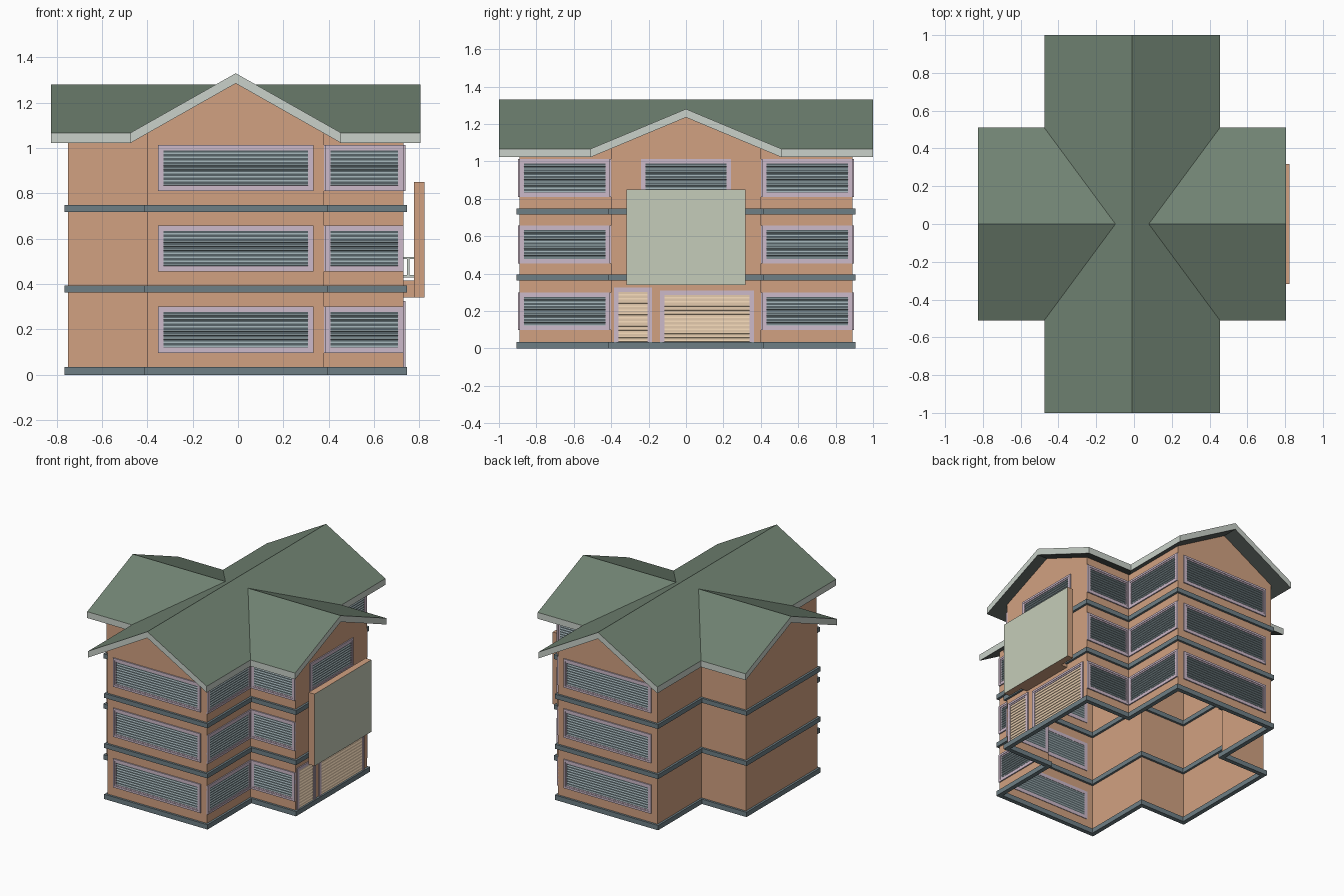
import bpy, bmesh
from math import radians
from mathutils import Matrix, Vector

if "Cube" in bpy.data.objects:
    bpy.data.objects.remove(bpy.data.objects["Cube"])

CX = -0.01          # centre line of the cross plan
BASE, GREY = 0.035, 0.033


def mat(name, r, g, b):
    m = bpy.data.materials.new(name)
    m.diffuse_color = [(c / 255) ** 2.2 for c in (r, g, b)] + [1]
    m.use_nodes = True
    m.node_tree.nodes["Principled BSDF"].inputs["Base Color"].default_value = m.diffuse_color
    return m


WALL = mat("wall_orange", 208, 160, 128)
ROOF = mat("roof_green", 112, 130, 114)
TRIM = mat("fascia_pale", 200, 208, 200)
UNDER = mat("soffit_dark", 92, 98, 95)
BAND = mat("band_slate", 110, 126, 132)
FRAME = mat("frame_lilac", 203, 184, 200)
LOUVRE = mat("louvre_grey", 150, 166, 170)
PANE = mat("pane_dark", 88, 100, 104)
SHUTTER = mat("shutter_beige", 228, 202, 172)
PANEL = mat("panel_sage", 196, 203, 184)


def finish(bm, name, *mats):
    me = bpy.data.meshes.new(name)
    bm.to_mesh(me)
    bm.free()
    for m in mats:
        me.materials.append(m)
    ob = bpy.data.objects.new(name, me)
    bpy.context.collection.objects.link(ob)
    return ob


def box(bm, lo, hi, M=Matrix(), tilt=0, slot=0):
    lo, hi = Vector(lo), Vector(hi)
    T = (M @ Matrix.Translation((lo + hi) / 2) @ Matrix.Rotation(tilt, 4, 'X')
         @ Matrix.Diagonal((*(hi - lo), 1)))
    for v in bmesh.ops.create_cube(bm, size=1, matrix=T)["verts"]:
        for f in v.link_faces:
            f.material_index = slot


def cross(o=0.0):
    """Cross-shaped plan, counter-clockwise, grown outwards by o."""
    a, b, L, W = 0.39 + o, 0.40 + o, 0.74 + o, 0.89 + o
    pts = [(-a, -W), (a, -W), (a, -b), (L, -b), (L, b), (a, b),
           (a, W), (-a, W), (-a, b), (-L, b), (-L, -b), (-a, -b)]
    return [(x + CX, y) for x, y in pts]


# Walls: open sheet with four gables
bm = bmesh.new()
plan = cross()
low = [bm.verts.new((x, y, 0)) for x, y in plan]
top = [bm.verts.new((x, y, 1.068)) for x, y in plan]
peaks = {0: 1.285, 3: 1.235, 6: 1.285, 9: 1.235}
for i in range(12):
    j = (i + 1) % 12
    loop = [low[i], low[j], top[j]]
    if i in peaks:
        mid = (top[i].co + top[j].co) / 2
        loop.append(bm.verts.new((mid.x, mid.y, peaks[i])))
    bm.faces.new(loop + [top[i]])
finish(bm, "walls", WALL)

# Floor bands: hollow rings following the plan
for n, (z0, z1) in enumerate([(0, 0.034), (0.362, 0.394), (0.717, 0.749)]):
    bm = bmesh.new()
    rings = [[bm.verts.new((x, y, z)) for x, y in cross(o)]
             for o, z in [(0.015, z0), (0.015, z1), (-0.015, z1), (-0.015, z0)]]
    for k in range(4):
        r, s = rings[k], rings[(k + 1) % 4]
        for i in range(12):
            j = (i + 1) % 12
            bm.faces.new((r[i], r[j], s[j], s[i]))
    finish(bm, f"floor_band_{n}", BAND)

# Roof: two crossing gables with a pale fascia
bm = bmesh.new()
EZ, RZ, SZ, T = 1.067, 1.33, 1.28, 0.045
cache = {}


def rv(x, y, z):
    key = (x, y, z)
    if key not in cache:
        cache[key] = bm.verts.new((x + CX, y, z))
    return cache[key]


for s in (-1, 1):
    a, b, L, v = 0.465 * s, 0.51, 0.815 * s, 0.465 * s * (RZ - SZ) / (RZ - EZ)
    bm.faces.new([rv(0, -1, RZ), rv(a, -1, EZ), rv(a, -b, EZ), rv(v, 0, SZ),
                  rv(a, b, EZ), rv(a, 1, EZ), rv(0, 1, RZ)])
    for t in (-1, 1):
        bm.faces.new([rv(v, 0, SZ), rv(a, b * t, EZ), rv(L, b * t, EZ), rv(L, 0, SZ)])
bmesh.ops.recalc_face_normals(bm, faces=bm.faces)
ext = bmesh.ops.extrude_face_region(bm, geom=bm.faces[:], use_keep_orig=True)
bmesh.ops.translate(bm, vec=(0, 0, -T),
                    verts=[g for g in ext["geom"] if isinstance(g, bmesh.types.BMVert)])
bmesh.ops.recalc_face_normals(bm, faces=bm.faces)
bm.normal_update()
for f in bm.faces:
    f.material_index = 0 if f.normal.z > 0.1 else 2 if f.normal.z < -0.1 else 1
finish(bm, "roof", ROOF, TRIM, UNDER)


# Louvred opening: frame, inner frame, pane and tilted slats
def opening(name, x, y, turn, w, z0, z1, slat_mat, pane_mat, n=9, sill=True):
    M = Matrix.Translation((x, y, 0)) @ Matrix.Rotation(radians(turn), 4, 'Z')
    bm = bmesh.new()
    h = w / 2
    for inset, t, d in [(0, 0.014, 0.008), (0.014, 0.010, 0.005)]:
        u, a, b = h - inset, z0 + (inset if sill else 0), z1 - inset
        for s in (-1, 1):
            e = sorted((s * u, s * (u - t)))
            box(bm, (e[0], -d, a), (e[1], 0.004, b), M)
        box(bm, (-u + t, -d, b - t), (u - t, 0.004, b), M)
        if sill:
            box(bm, (-u + t, -d, a), (u - t, 0.004, a + t), M)
    u, a, b = h - 0.024, z0 + (0.024 if sill else 0), z1 - 0.024
    box(bm, (-u, -0.002, a), (u, 0.002, b), M, slot=2)
    step = (b - a) / n
    for i in range(n):
        c = a + (i + 0.5) * step
        box(bm, (-u, -0.0015, c - step * 0.45), (u, 0.0015, c + step * 0.45),
            M, radians(-25), 1)
    finish(bm, name, FRAME, slat_mat, pane_mat)


# Windows on the front, back and right sides, three floors
spots = [("wing_side_front", 0.38, -0.648, 90, 0.484),
         ("wing_side_back", 0.38, 0.648, 90, 0.484)]
for label, s, turn in [("front", -1, 0), ("back", 1, 180)]:
    spots += [(label + "_gable", CX, 0.89 * s, turn, 0.685),
              (label + "_right_wing", 0.557, 0.40 * s, turn, 0.346)]
for floor, z in enumerate((0.097, 0.455, 0.81)):
    for label, x, y, turn, w in spots:
        opening(f"window_{label}_{floor}", x, y, turn, w, z, z + 0.203, LOUVRE, PANE)
opening("window_entrance_top", 0.73, 0, 90, 0.48, 0.81, 1.013, LOUVRE, PANE)

# Entrance door and wide shutter
opening("entrance_door", 0.73, -0.284, 90, 0.203, 0.034, 0.325, SHUTTER, SHUTTER, 13, False)
opening("wide_shutter", 0.73, 0.112, 90, 0.504, 0.034, 0.31, SHUTTER, SHUTTER, 12, False)

# Blank panel above the entrance, with its brackets
bm = bmesh.new()
box(bm, (0.777, -0.318, 0.34), (0.823, 0.318, 0.85))
bm.normal_update()
for f in bm.faces:
    f.material_index = 1 if f.normal.x > 0.5 else 0
finish(bm, "entrance_panel", WALL, PANEL)
bm = bmesh.new()
box(bm, (0.73, -0.2, 0.34), (0.777, 0.2, 0.415))
finish(bm, "panel_support", WALL)
bm = bmesh.new()
for y in (-0.15, 0.15):
    box(bm, (0.73, y - 0.02, 0.43), (0.777, y + 0.02, 0.44))
    box(bm, (0.73, y - 0.02, 0.51), (0.777, y + 0.02, 0.52))
    box(bm, (0.745, y - 0.02, 0.44), (0.757, y + 0.02, 0.51))
finish(bm, "panel_brackets", TRIM)
